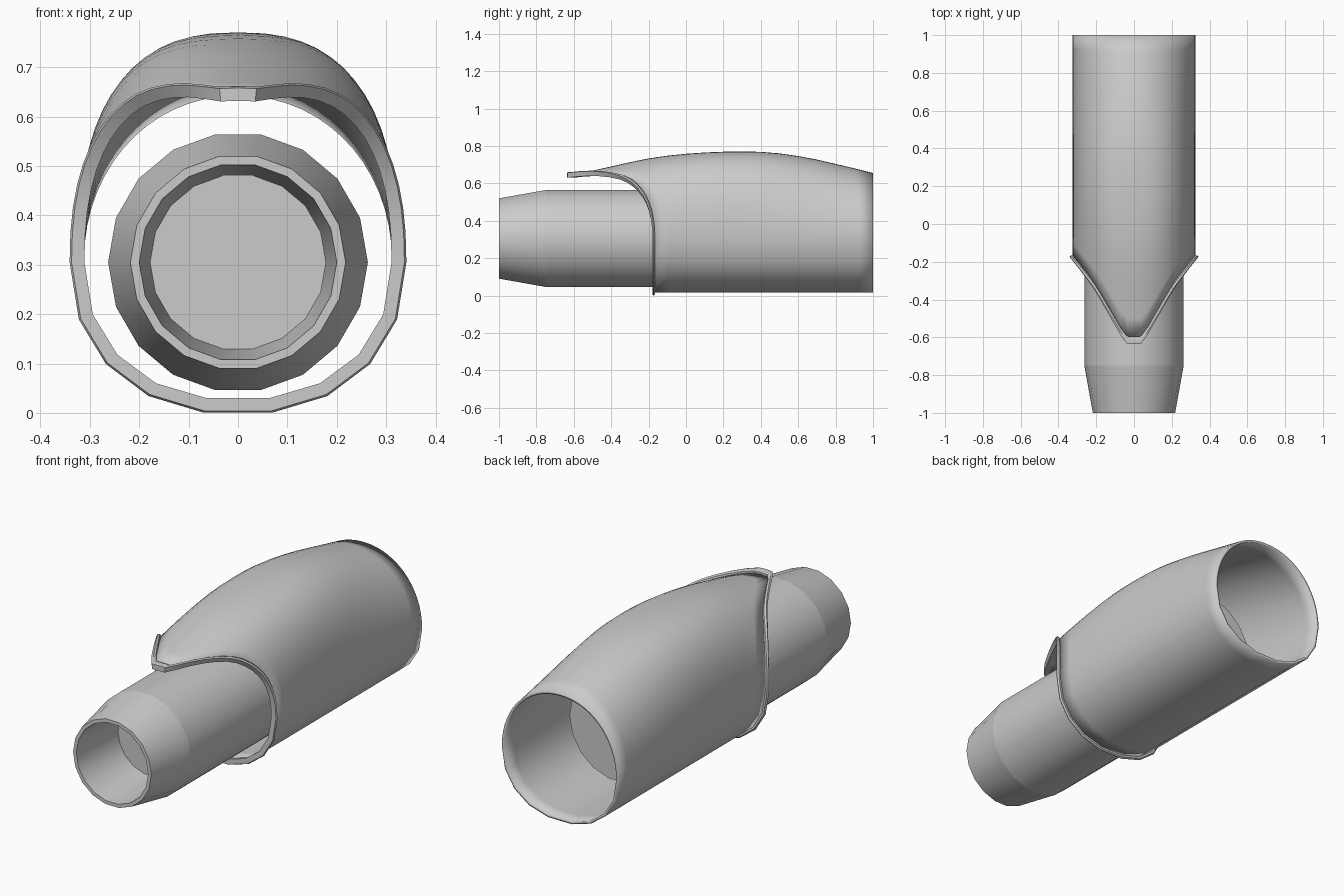
import bpy
import bmesh
from math import sin, cos, pi, radians, exp

if "Cube" in bpy.data.objects:
    bpy.data.objects.remove(bpy.data.objects["Cube"])

AXIS_Z = 0.305
SIDES = 18
HALF_WIDTH = 0.325

gray = bpy.data.materials.new("light gray")
gray.use_nodes = True
gray.diffuse_color = (0.6, 0.6, 0.6, 1)
gray.node_tree.nodes["Principled BSDF"].inputs["Base Color"].default_value = (0.6, 0.6, 0.6, 1)


def loft(name, rows, closed=False, flip=False):
    """Skin rings of points; closed joins the last ring to the first."""
    bm = bmesh.new()
    rings = [[bm.verts.new(p) for p in row] for row in rows]
    pairs = list(zip(rings, rings[1:]))
    if closed:
        pairs.append((rings[-1], rings[0]))
    for a, b in pairs:
        for i in range(len(a)):
            j = (i + 1) % len(a)
            quad = (a[i], b[i], b[j], a[j])
            bm.faces.new(quad[::-1] if flip else quad)
    bmesh.ops.remove_doubles(bm, verts=bm.verts, dist=1e-5)
    if closed:
        bmesh.ops.recalc_face_normals(bm, faces=bm.faces)
    mesh = bpy.data.meshes.new(name)
    bm.to_mesh(mesh)
    bm.free()
    mesh.materials.append(gray)
    obj = bpy.data.objects.new(name, mesh)
    bpy.context.collection.objects.link(obj)
    return obj


def smooth(obj, angle=30):
    bpy.ops.object.select_all(action='DESELECT')
    obj.select_set(True)
    bpy.context.view_layer.objects.active = obj
    bpy.ops.object.shade_smooth_by_angle(angle=radians(angle))


def ring(y, r):
    steps = [2 * pi * i / SIDES for i in range(SIDES)]
    return [(r * cos(a), y, AXIS_Z + r * sin(a)) for a in steps]


def interp(table, v):
    """Piecewise smooth lookup through (position, value) points."""
    n = len(table)
    if v <= table[0][0]:
        return table[0][1]
    for i in range(n - 1):
        (x0, y0), (x1, y1) = table[i], table[i + 1]
        if v <= x1:
            def slope(k):
                a, b = table[max(k - 1, 0)], table[min(k + 1, n - 1)]
                return (b[1] - a[1]) / (b[0] - a[0])
            h, t = x1 - x0, (v - x0) / (x1 - x0)
            return ((1 + 2 * t) * (1 - t) ** 2 * y0 + t * (1 - t) ** 2 * h * slope(i)
                    + t * t * (3 - 2 * t) * y1 + t * t * (t - 1) * h * slope(i + 1))
    return table[-1][1]


# Inner pipe: straight barrel closed at the back, tapered nose with a blind bore
smooth(loft("pipe_barrel", [ring(-0.75, 0.263), ring(0.55, 0.263), ring(0.55, 0)], flip=True))
smooth(loft("pipe_nose", [ring(-0.7, 0), ring(-0.7, 0.178), ring(-1, 0.2),
                          ring(-1, 0.218), ring(-0.75, 0.263)], flip=True))

# Hood: crown height along the length, and front edge position across the width
CROWN = [(-0.65, 0.635), (-0.4, 0.69), (-0.2, 0.733), (0, 0.758), (0.25, 0.77),
         (0.45, 0.765), (0.65, 0.737), (0.85, 0.692), (1, 0.655)]
FRONT = [(0, -0.6), (0.04, -0.595), (0.1, -0.5), (0.2, -0.33), (0.28, -0.225), (0.325, -0.17)]
angles = [radians(a) for a in list(range(0, 180, 6)) + list(range(180, 360, 20))]


def power(v, p):
    return abs(v) ** p * (1 if v >= 0 else -1)


def hood_point(a, y):
    upper = sin(a) >= -1e-6
    n = 2.05 + 0.5 * exp(-((y - 0.2) / 0.4) ** 2) if upper else 2.2
    height = interp(CROWN, y) - AXIS_Z if upper else 0.293
    return (HALF_WIDTH * power(cos(a), 2 / n), y, AXIS_Z + height * power(sin(a), 2 / n))


def front_edge(a):
    if sin(a) <= 1e-6:
        return FRONT[-1][1]
    y = FRONT[-1][1]
    for _ in range(12):
        y = 0.5 * (y + interp(FRONT, abs(hood_point(a, y)[0])))
    return y


ROWS = 16
edges = [front_edge(a) for a in angles]
hood = loft("hood_shell", [[hood_point(a, e + (1 - e) * k / ROWS) for a, e in zip(angles, edges)]
                           for k in range(ROWS + 1)])
wall = hood.modifiers.new("wall", 'SOLIDIFY')
wall.thickness = 0.013
wall.offset = -1
smooth(hood, 40)


# Lip: a thin band around the front opening, reaching further forward at the tip
def lip_ring(out, forward):
    row = []
    for a, e in zip(angles, edges):
        x, y, z = hood_point(a, e)
        reach = 0.014 + 0.026 * max(0, sin(a)) ** 3
        row.append((x + out * cos(a), y + 0.004 - forward * reach, z + out * sin(a)))
    return row


smooth(loft("hood_lip", [lip_ring(-0.014, 0), lip_ring(0.01, 0), lip_ring(0.016, 0.5),
                         lip_ring(0.012, 1), lip_ring(-0.014, 1)], closed=True), 40)
